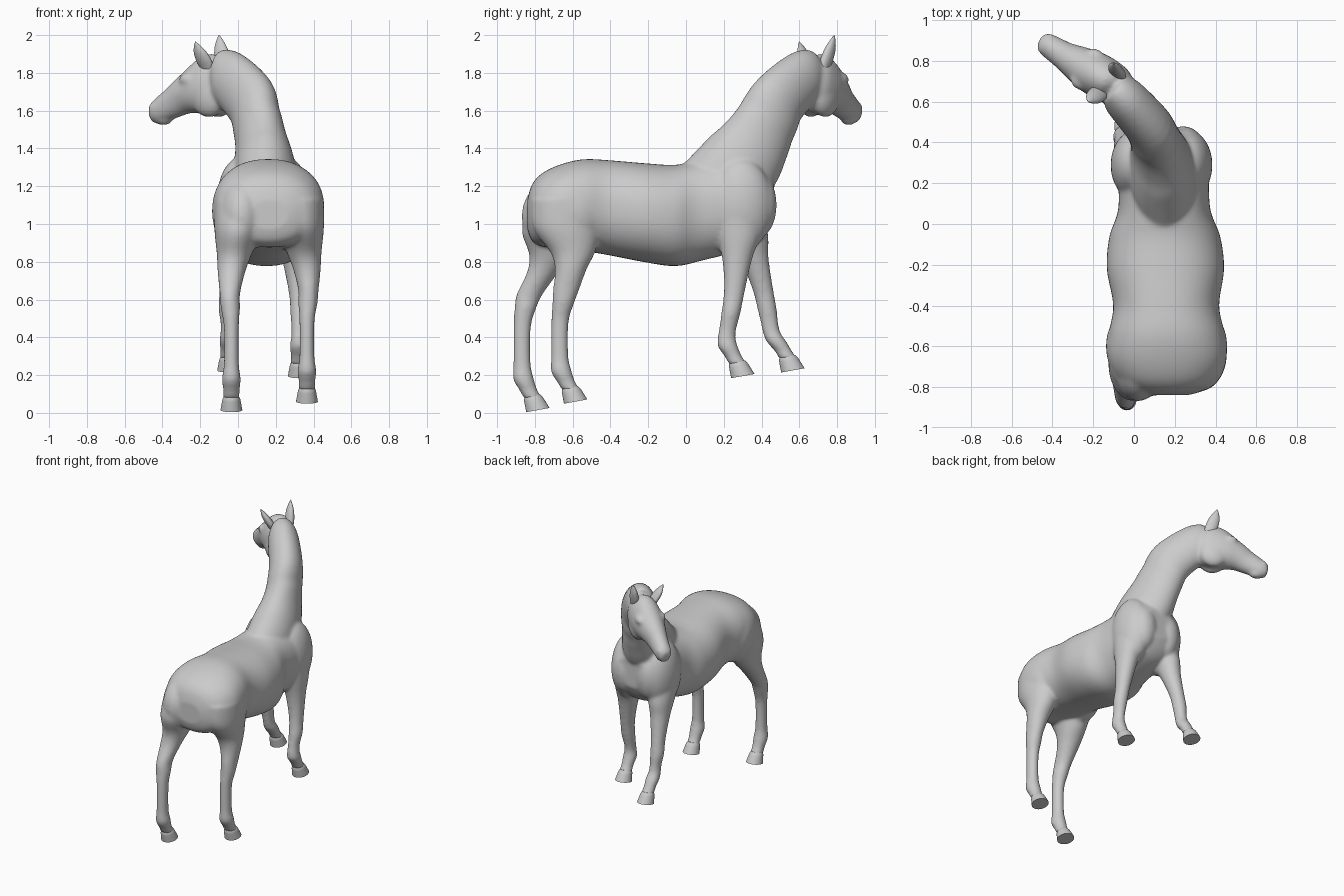
import bpy, bmesh
from math import cos, sin, pi, radians
from mathutils import Vector, Matrix

cube = bpy.data.objects.get("Cube")
if cube:
    bpy.data.objects.remove(cube)

coat = bpy.data.materials.new("grey_coat")
grey = (0.6, 0.6, 0.6, 1)
coat.diffuse_color = grey
coat.use_nodes = True
coat.node_tree.nodes["Principled BSDF"].inputs["Base Color"].default_value = grey

X, Y, Z = Vector((1, 0, 0)), Vector((0, 1, 0)), Vector((0, 0, 1))
SIDES = 48


def smooth_path(points, steps=5):
    """Catmull-Rom interpolation of the sections."""
    rows = [Vector(p) for p in points]
    out = []
    for i in range(len(rows) - 1):
        b, c = rows[i], rows[i + 1]
        before, after = rows[max(i - 1, 0)], rows[min(i + 2, len(rows) - 1)]
        m, n = (c - before) / 2, (after - b) / 2
        for k in range(steps):
            t = k / steps
            out.append(b + m * t + (3 * (c - b) - 2 * m - n) * t ** 2
                       + (2 * (b - c) + m + n) * t ** 3)
    return out + [rows[-1]]


def loft(bm, points, axes=None, power=2.0):
    """Closed tube through (x, y, z, half width, half depth) sections."""
    sections = smooth_path(points)
    centres = [Vector(s[:3]) for s in sections]
    rings = []
    for i, (c, s) in enumerate(zip(centres, sections)):
        if axes:
            u, v = axes
        else:
            t = (centres[min(i + 1, len(centres) - 1)] - centres[max(i - 1, 0)]).normalized()
            u = t.cross(Z).normalized()
            v = u.cross(t)
        ring = []
        for k in range(SIDES):
            a = 2 * pi * k / SIDES
            p, q = [abs(f) ** (2 / power) * (1 if f > 0 else -1) for f in (cos(a), sin(a))]
            ring.append(bm.verts.new(c + u * s[3] * p + v * s[4] * q))
        rings.append(ring)
    for a, b in zip(rings, rings[1:]):
        for k in range(SIDES):
            n = (k + 1) % SIDES
            bm.faces.new((a[k], a[n], b[n], b[k]))
    bm.faces.new(rings[0][::-1])
    bm.faces.new(rings[-1])


def ball(bm, centre, size, turn=0):
    matrix = (Matrix.Translation(centre) @ Matrix.Rotation(radians(turn), 4, 'Z')
              @ Matrix.Diagonal((*size, 1)))
    bmesh.ops.create_uvsphere(bm, u_segments=32, v_segments=20, radius=1, matrix=matrix)


def finish(bm, name):
    bmesh.ops.recalc_face_normals(bm, faces=bm.faces)
    mesh = bpy.data.meshes.new(name)
    bm.to_mesh(mesh)
    bm.free()
    mesh.materials.append(coat)
    ob = bpy.data.objects.new(name, mesh)
    bpy.context.collection.objects.link(ob)
    bpy.ops.object.select_all(action='DESELECT')
    ob.select_set(True)
    bpy.context.view_layer.objects.active = ob
    bpy.ops.object.shade_smooth_by_angle(angle=radians(50))
    return ob


def leg(bm, name, profile, middle, side, swing=0, lift=0, reach=1):
    """Leg from (x offset, y, z, half width, half depth).
    Swing slants it over the height given by reach, lift raises the foot."""
    top, foot = profile[0][2], profile[-1][2]
    sections = []
    for dx, y, z, w, d in profile:
        y += swing * min(1, (top - z) / reach)
        z += lift * (top - z) / (top - foot)
        sections.append((middle + side * dx, y, z, w, d))
    loft(bm, sections, (X, Y))
    # Hoof: a flared cup with its toe tipped up
    x, y, z, w, d = sections[-1]
    hoof = bmesh.new()
    loft(hoof, [(x, y + .4 * drop, z - drop, w * flare, d * flare)
                for drop, flare in ((-.015, .85), (0, 1), (.015, 1.08), (.06, 1.26))],
         (X, Y + Z * .18))
    finish(hoof, name + "_hoof")


body = bmesh.new()

# Trunk, from rump to chest: y, z, half width, half height
trunk = [
    (-.84, 1.05, .1, .08), (-.815, 1.06, .18, .15), (-.76, 1.075, .25, .195),
    (-.66, 1.095, .29, .222), (-.54, 1.1, .285, .243), (-.4, 1.085, .26, .252),
    (-.22, 1.06, .288, .262), (-.06, 1.045, .272, .268), (.08, 1.07, .225, .265),
    (.32, 1.11, .22, .24), (.41, 1.12, .19, .19), (.465, 1.13, .12, .11)]
loft(body, [(.15 - .02 * row[0], *row) for row in trunk], (X, Z), 2.25)

# Neck, turning to the right
loft(body, [
    (.15, .08, 1.13, .15, .2), (.145, .21, 1.24, .165, .215), (.135, .3, 1.335, .155, .215),
    (.12, .37, 1.44, .132, .19), (.1, .425, 1.54, .122, .172), (.065, .49, 1.655, .118, .165),
    (-.05, .62, 1.775, .106, .148), (-.1, .665, 1.79, .08, .12)])

# Head, from poll to muzzle
loft(body, [
    (-.05, .655, 1.765, .07, .11), (-.09, .685, 1.75, .095, .155), (-.15, .715, 1.732, .108, .16),
    (-.215, .752, 1.708, .105, .132), (-.28, .79, 1.68, .088, .102), (-.34, .825, 1.643, .07, .084),
    (-.425, .88, 1.592, .056, .064), (-.46, .9, 1.58, .034, .04)])

# Cheeks, brows and nostrils, mirrored about the head axis; then the chin
across, along = Vector((.53, .85, 0)), Vector((-.85, .53, 0))
for side in (-1, 1):
    for centre, spread, size in (
            ((-.13, .7, 1.675), .045, (.105, .06, .11)),
            ((-.225, .758, 1.765), .08, (.05, .03, .035)),
            ((-.43, .884, 1.615), .037, (.028, .018, .025))):
        ball(body, Vector(centre) + across * side * spread, size, 148)
ball(body, (-.395, .862, 1.556), (.055, .038, .034), 148)

# Shoulder, chest and haunch muscles on both sides
for side in (-1, 1):
    ball(body, (.135 + side * .13, .29, 1.1), (.12, .17, .25))
    ball(body, (.14 + side * .1, .385, 1.1), (.1, .095, .17))
    ball(body, (.16 + side * .165, -.6, 1.07), (.133, .185, .21))
# The rear haunch pushed back by the trailing leg
ball(body, (.02, -.69, 1.04), (.125, .18, .2))

# Legs: one profile for each pair, with a different stride on each side
hind = [
    (.15, -.63, 1.13, .14, .19), (.165, -.63, .98, .125, .18), (.185, -.6, .85, .092, .118),
    (.2, -.61, .76, .073, .084), (.208, -.635, .65, .054, .069), (.205, -.65, .58, .051, .058),
    (.2, -.667, .48, .04, .046), (.2, -.668, .3, .04, .046), (.2, -.66, .22, .05, .055),
    (.2, -.635, .165, .044, .048), (.2, -.608, .12, .046, .049)]
fore = [
    (.145, .28, 1.05, .1, .13), (.155, .28, .93, .087, .112), (.165, .272, .83, .071, .083),
    (.175, .265, .73, .059, .065), (.185, .253, .62, .049, .054), (.19, .238, .53, .048, .051),
    (.187, .222, .45, .04, .046), (.187, .215, .4, .041, .047), (.187, .222, .35, .048, .053),
    (.187, .25, .3, .042, .046), (.187, .277, .255, .046, .049)]
leg(body, "left_hind", hind, .165, 1)
leg(body, "right_hind", hind, .165, -1, -.2, -.045, .5)
leg(body, "left_fore", fore, .135, 1)
leg(body, "right_fore", fore, .135, -1, .265, .03, .72)

# Blend trunk, neck, head and legs into one skin
skin = finish(body, "horse_body")
remesh = skin.modifiers.new("blend", 'REMESH')
remesh.mode = 'VOXEL'
remesh.voxel_size = .01
remesh.use_smooth_shade = True
soften = skin.modifiers.new("soften", 'SMOOTH')
soften.factor = .5
soften.iterations = 14

# Ears: flattened leaf shapes
for name, base, tip in (("left_ear", (-.075, .73, 1.82), (-.1, .785, 2)),
                        ("right_ear", (-.16, .65, 1.82), (-.225, .6, 1.965))):
    ear = bmesh.new()
    root, point = Vector(base), Vector(tip)
    loft(ear, [(*root.lerp(point, t), w, w * .65) for t, w in
               ((0, .04), (.3, .045), (.6, .038), (.85, .019), (1, .002))],
         (along, across))
    finish(ear, name)
